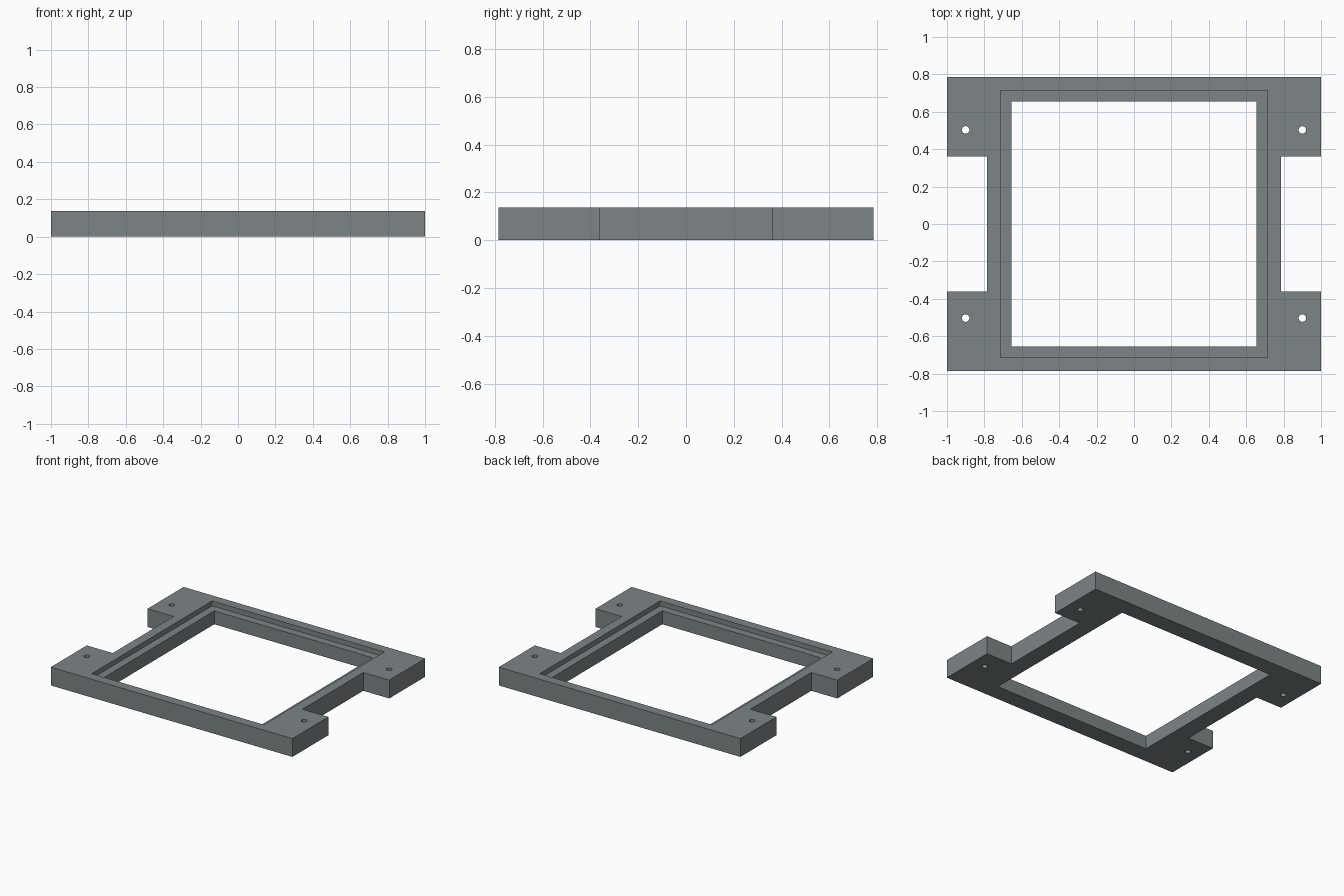
import bpy

if "Cube" in bpy.data.objects:
    bpy.data.objects.remove(bpy.data.objects["Cube"])

HEIGHT = 0.137
LEDGE_Z = 0.10
HALF_X, HALF_Y = 1.0, 0.785

grey = bpy.data.materials.new("slate_grey")
grey.diffuse_color = (0.205, 0.235, 0.24, 1)
grey.use_nodes = True
grey.node_tree.nodes["Principled BSDF"].inputs["Base Color"].default_value = grey.diffuse_color


def box(name, x0, x1, y0, y1, z0, z1):
    bpy.ops.mesh.primitive_cube_add(
        size=1, location=((x0 + x1) / 2, (y0 + y1) / 2, (z0 + z1) / 2))
    ob = bpy.context.object
    ob.name = name
    ob.scale = (x1 - x0, y1 - y0, z1 - z0)
    bpy.ops.object.transform_apply(location=False, rotation=False, scale=True)
    ob.data.materials.append(grey)
    return ob


# Solid plate that everything is cut from
frame = box("mounting_frame", -HALF_X, HALF_X, -HALF_Y, HALF_Y, 0, HEIGHT)

# Central opening and the shallow stepped ledge around it
cutters = [
    box("opening_cutter", -0.655, 0.655, -0.655, 0.655, -0.1, 0.3),
    box("ledge_cutter", -0.713, 0.713, -0.713, 0.713, LEDGE_Z, 0.3),
]

for side in (-1, 1):
    # Side notch that leaves the corner mounting ears
    xs = sorted((side * 0.785, side * 1.2))
    cutters.append(box("notch_cutter", *xs, -0.36, 0.36, -0.1, 0.3))
    # Screw hole through each ear
    for end in (-1, 1):
        bpy.ops.mesh.primitive_cylinder_add(
            vertices=32, radius=0.02, depth=0.5,
            location=(side * 0.9, end * 0.503, 0.07))
        hole = bpy.context.object
        hole.name = "screw_hole_cutter"
        hole.data.materials.append(grey)
        cutters.append(hole)

# Cut the plate, then discard the cutters
bpy.ops.object.select_all(action='DESELECT')
frame.select_set(True)
bpy.context.view_layer.objects.active = frame
for cutter in cutters:
    cutter.hide_render = True
    mod = frame.modifiers.new("cut", 'BOOLEAN')
    mod.operation = 'DIFFERENCE'
    mod.solver = 'EXACT'
    mod.object = cutter
    bpy.ops.object.modifier_apply(modifier=mod.name)
for cutter in cutters:
    bpy.data.objects.remove(cutter, do_unlink=True)

# Smooth hole walls, sharp everywhere else
bpy.ops.object.shade_smooth_by_angle()
